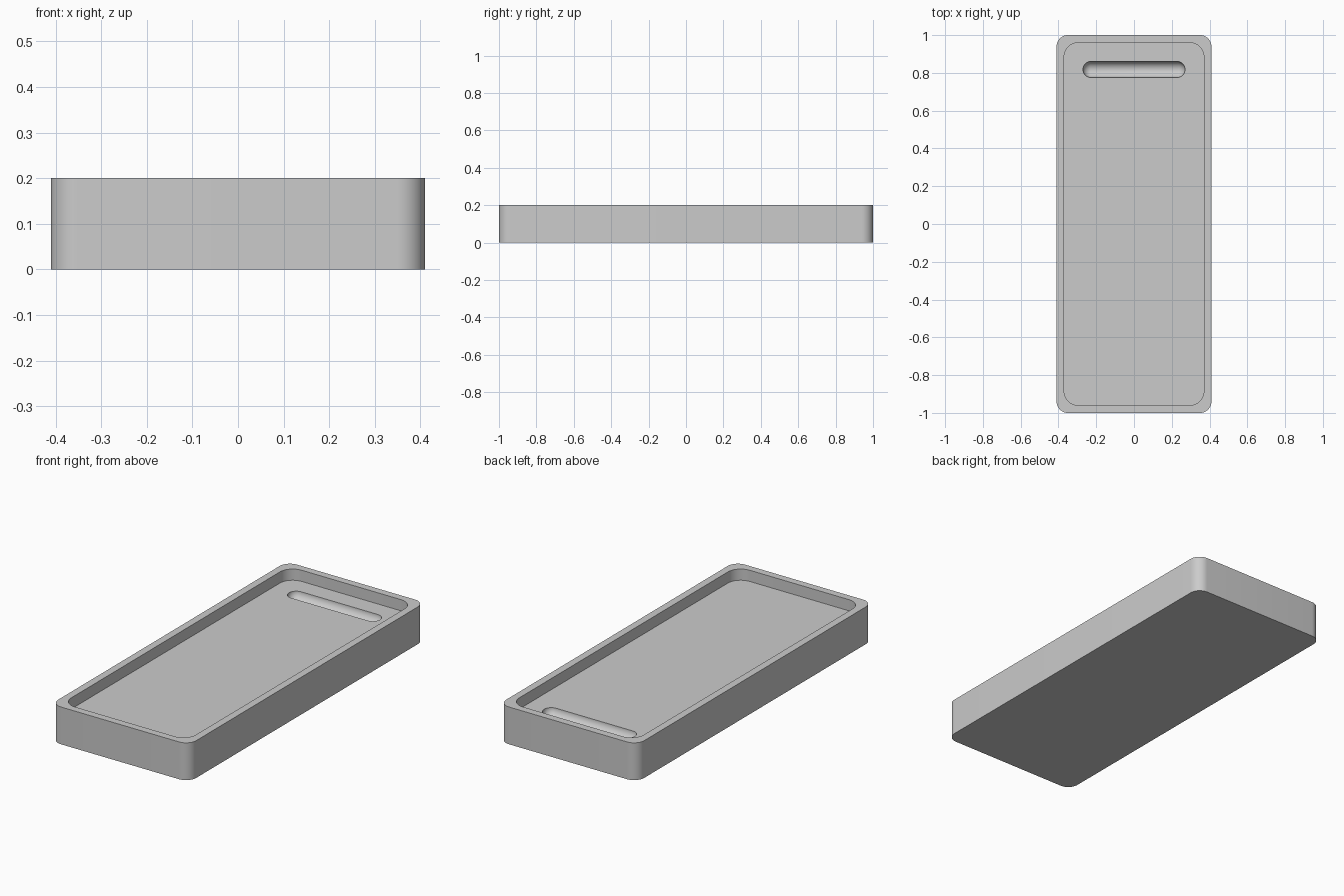
import bpy, bmesh, math
from mathutils import Matrix

cube = bpy.data.objects.get("Cube")
if cube:
    bpy.data.objects.remove(cube, do_unlink=True)

HEIGHT, FLOOR = 0.20, 0.14

grey = bpy.data.materials.new("plain grey")
grey.use_nodes = True
colour = (0.6, 0.6, 0.6, 1)
grey.diffuse_color = colour
grey.node_tree.nodes["Principled BSDF"].inputs["Base Color"].default_value = colour


def add_object(name, bm):
    bmesh.ops.recalc_face_normals(bm, faces=bm.faces)
    mesh = bpy.data.meshes.new(name)
    bm.to_mesh(mesh)
    bm.free()
    mesh.materials.append(grey)
    obj = bpy.data.objects.new(name, mesh)
    bpy.context.collection.objects.link(obj)
    return obj


def rounded_slab(name, half_x, half_y, radius, z0, z1, steps=12):
    """Rounded rectangle extruded upwards."""
    bm = bmesh.new()
    ring = []
    for corner, (sx, sy) in enumerate([(1, 1), (-1, 1), (-1, -1), (1, -1)]):
        for i in range(steps + 1):
            a = math.pi / 2 * (corner + i / steps)
            ring.append(bm.verts.new((sx * (half_x - radius) + radius * math.cos(a),
                                      sy * (half_y - radius) + radius * math.sin(a), z0)))
    base = bm.faces.new(ring)
    top = bmesh.ops.extrude_face_region(bm, geom=[base], use_keep_orig=True)
    for v in top["geom"]:
        if isinstance(v, bmesh.types.BMVert):
            v.co.z = z1
    return add_object(name, bm)


def capsule(name, half_length, radius, centre):
    """Sphere split at its middle band and stretched along x."""
    bm = bmesh.new()
    turn = Matrix.Rotation(math.pi / 2, 4, 'Y') @ Matrix.Rotation(0.03, 4, 'Z')
    bmesh.ops.create_uvsphere(bm, u_segments=48, v_segments=25, radius=radius, matrix=turn)
    for v in bm.verts:
        v.co.x += math.copysign(half_length - radius, v.co.x)
    bmesh.ops.translate(bm, verts=bm.verts, vec=centre)
    return add_object(name, bm)


def cut(target, cutter):
    mod = target.modifiers.new("cut", 'BOOLEAN')
    mod.operation, mod.solver, mod.object = 'DIFFERENCE', 'EXACT', cutter
    bpy.context.view_layer.objects.active = target
    bpy.ops.object.modifier_apply(modifier=mod.name)
    bpy.data.objects.remove(cutter, do_unlink=True)


# Tray body with a shallow recess and a finger groove near the back
tray = rounded_slab("tray", 0.41, 1.0, 0.06, 0, HEIGHT)
cut(tray, rounded_slab("recess_cutter", 0.37, 0.96, 0.075, FLOOR, HEIGHT + 0.1))
cut(tray, capsule("groove_cutter", 0.27, 0.043, (0, 0.818, FLOOR)))

bpy.ops.object.select_all(action='DESELECT')
tray.select_set(True)
bpy.context.view_layer.objects.active = tray
bpy.ops.object.shade_smooth_by_angle(angle=math.radians(30))
